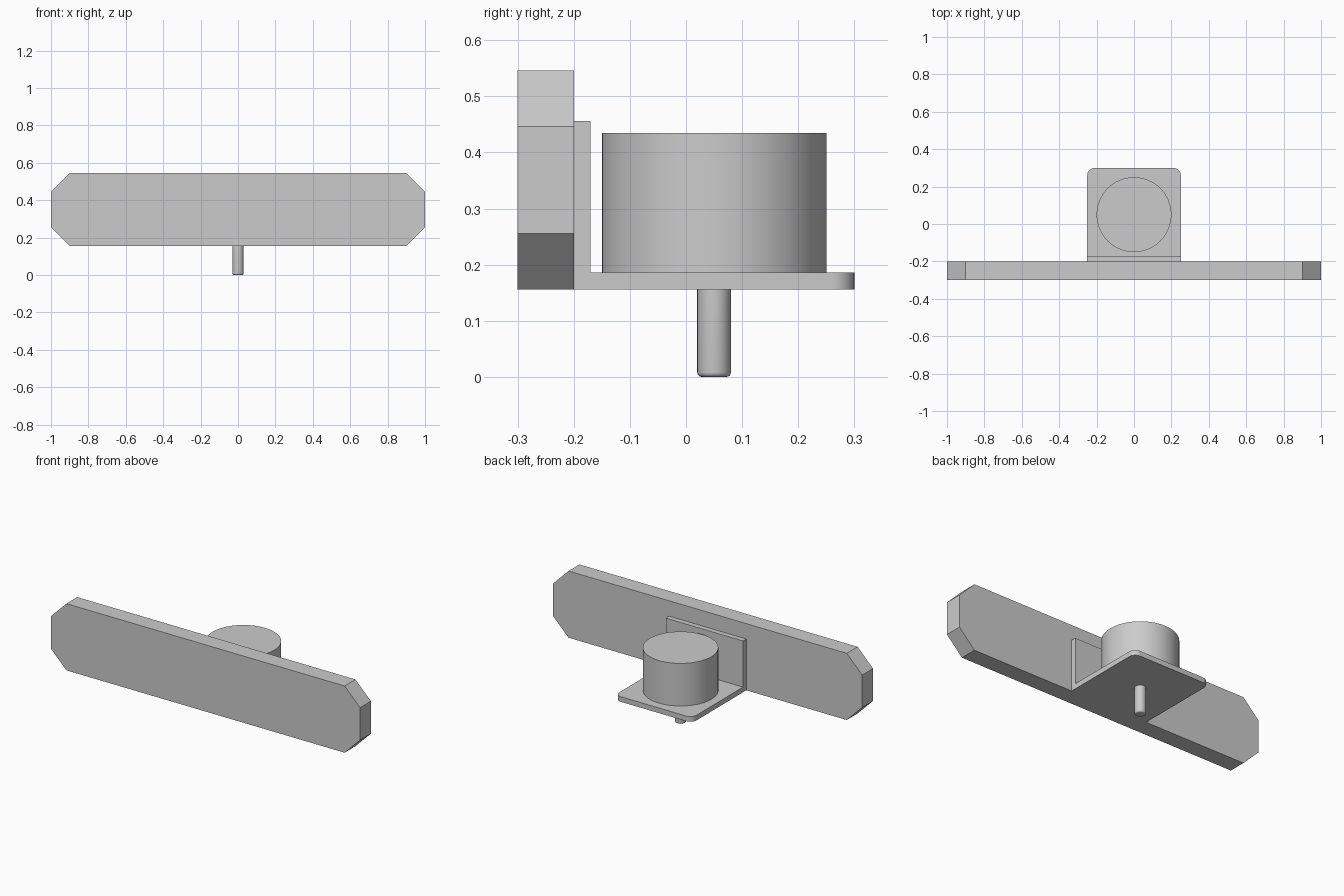
import bpy
import bmesh
from math import radians
from mathutils import Matrix, Vector

if "Cube" in bpy.data.objects:
    bpy.data.objects.remove(bpy.data.objects["Cube"], do_unlink=True)

grey = bpy.data.materials.new("light_grey")
grey.use_nodes = True
colour = (0.6, 0.6, 0.6, 1)
grey.diffuse_color = colour
grey.node_tree.nodes["Principled BSDF"].inputs["Base Color"].default_value = colour


def finish(name, bm, smooth=False):
    bmesh.ops.recalc_face_normals(bm, faces=bm.faces)
    mesh = bpy.data.meshes.new(name)
    bm.to_mesh(mesh)
    bm.free()
    mesh.materials.append(grey)
    obj = bpy.data.objects.new(name, mesh)
    bpy.context.collection.objects.link(obj)
    if smooth:
        bpy.ops.object.select_all(action='DESELECT')
        obj.select_set(True)
        bpy.context.view_layer.objects.active = obj
        bpy.ops.object.shade_smooth_by_angle(angle=radians(35))
    return obj


def extrude(points, offset):
    """Solid made by sweeping a closed outline along an offset."""
    bm = bmesh.new()
    face = bm.faces.new([bm.verts.new(p) for p in points])
    swept = bmesh.ops.extrude_face_region(bm, geom=[face], use_keep_orig=True)
    verts = [v for v in swept["geom"] if isinstance(v, bmesh.types.BMVert)]
    bmesh.ops.translate(bm, verts=verts, vec=Vector(offset))
    return bm


def cylinder(radius, y, bottom, top, sides):
    bm = bmesh.new()
    bmesh.ops.create_cone(bm, cap_ends=True, segments=sides, radius1=radius,
                          radius2=radius, depth=top - bottom,
                          matrix=Matrix.Translation((0, y, (bottom + top) / 2)))
    return bm


base, top, cut = 0.156, 0.546, 0.1     # underside, bar top, corner cut
thick = 0.03                           # bracket sheet thickness
axis_y = 0.05                          # motor axis

# Long bar with clipped corners
right_end = [(1 - cut, base), (1, base + cut), (1, top - cut), (1 - cut, top)]
outline = right_end + [(-x, z) for x, z in reversed(right_end)]
finish("front_bar", extrude([(x, -0.3, z) for x, z in outline], (0, 0.1, 0)))

# L-shaped bracket with rounded rear corners
profile = [(-0.2, base), (0.3, base), (0.3, base + thick),
           (-0.2 + thick, base + thick), (-0.2 + thick, base + 0.3),
           (-0.2, base + 0.3)]
bm = extrude([(-0.25, y, z) for y, z in profile], (0.5, 0, 0))
corners = [e for e in bm.edges
           if all(v.co.y > 0.29 for v in e.verts)
           and abs(e.verts[0].co.x - e.verts[1].co.x) < 0.01]
bmesh.ops.bevel(bm, geom=corners, offset=0.04, segments=8, profile=0.5,
                affect='EDGES')
finish("bracket", bm, smooth=True)

# Motor body
finish("motor_body", cylinder(0.2, axis_y, base + thick, 0.435, 64), smooth=True)

# Drive shaft with a rounded tip
bm = cylinder(0.03, axis_y, 0, base + thick / 2, 32)
tip = [e for e in bm.edges if all(v.co.z < 0.001 for v in e.verts)]
bmesh.ops.bevel(bm, geom=tip, offset=0.008, segments=4, profile=0.5,
                affect='EDGES')
finish("drive_shaft", bm, smooth=True)
